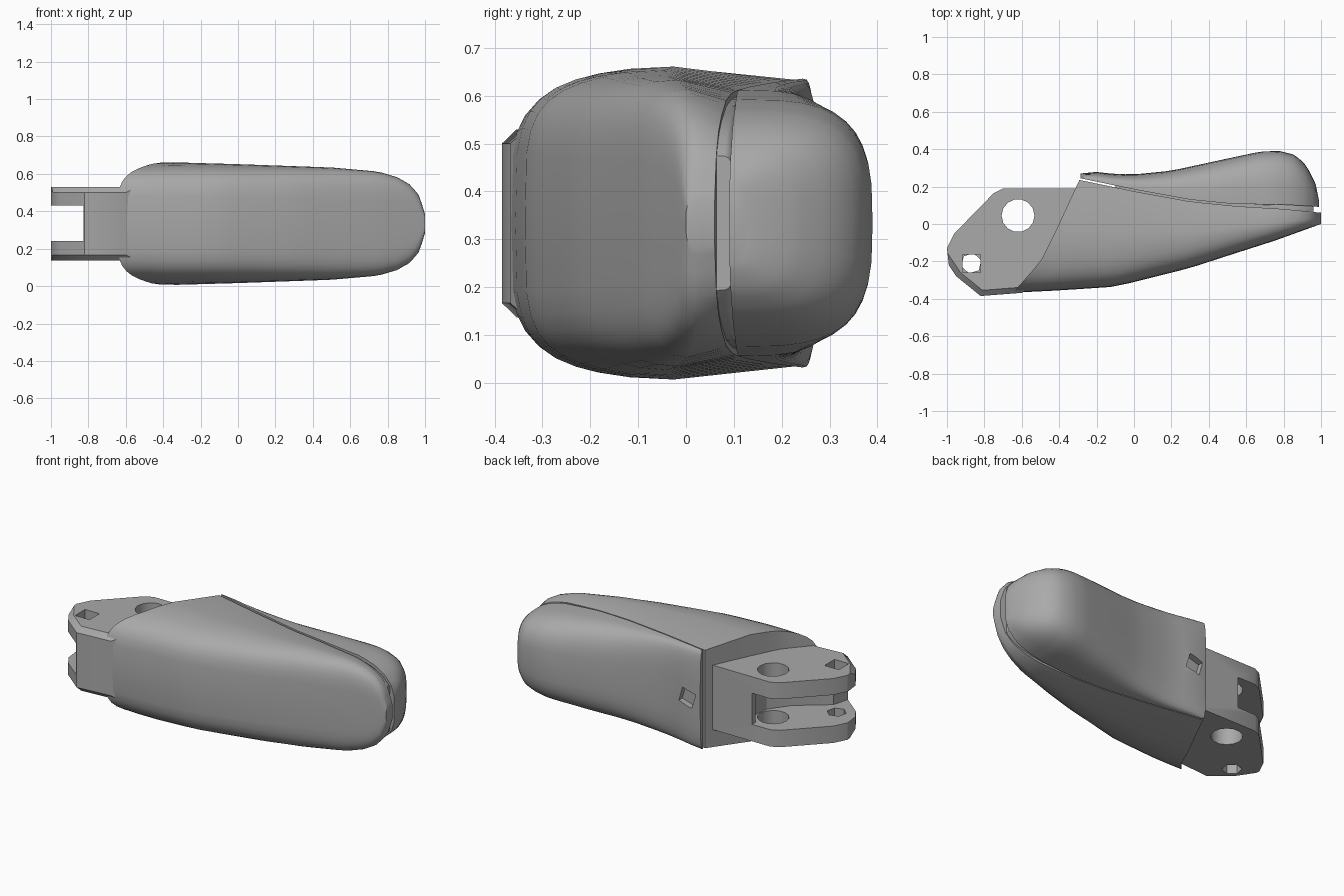
import bpy, bmesh, math
from mathutils import Matrix, Vector

cube = bpy.data.objects.get("Cube")
if cube:
    bpy.data.objects.remove(cube, do_unlink=True)

MID = 0.334  # height of the mirror plane

grey = bpy.data.materials.new("plain_grey")
grey.use_nodes = True
COLOUR = (0.4, 0.4, 0.4, 1)
grey.diffuse_color = COLOUR
grey.node_tree.nodes["Principled BSDF"].inputs["Base Color"].default_value = COLOUR


def curve(*pts):
    """Piecewise linear function through the points."""
    def f(x):
        if x <= pts[0][0]:
            return pts[0][1]
        for (a, p), (b, q) in zip(pts, pts[1:]):
            if x <= b:
                return p + (q - p) * (x - a) / (b - a)
        return pts[-1][1]
    return f


def finish(bm, name):
    bmesh.ops.recalc_face_normals(bm, faces=bm.faces)
    mesh = bpy.data.meshes.new(name)
    bm.to_mesh(mesh)
    bm.free()
    ob = bpy.data.objects.new(name, mesh)
    bpy.context.collection.objects.link(ob)
    mesh.materials.append(grey)
    return ob


def activate(ob):
    bpy.ops.object.select_all(action='DESELECT')
    ob.select_set(True)
    bpy.context.view_layer.objects.active = ob


def smooth(ob):
    activate(ob)
    bpy.ops.object.shade_smooth_by_angle(angle=math.radians(32))


def cut(ob, cutter):
    mod = ob.modifiers.new("cut", 'BOOLEAN')
    mod.operation = 'DIFFERENCE'
    mod.solver = 'EXACT'
    mod.object = cutter
    activate(ob)
    bpy.ops.object.modifier_apply(modifier=mod.name)
    bpy.data.objects.remove(cutter, do_unlink=True)


def prism(name, outline, z0, z1, rim=None):
    """Extrude a plan outline; optionally bevel the rim edges picked by a rule."""
    bm = bmesh.new()
    base = bm.faces.new([bm.verts.new((x, y, z0)) for x, y in outline])
    ext = bmesh.ops.extrude_face_region(bm, geom=[base])
    bmesh.ops.translate(bm, vec=(0, 0, z1 - z0),
                        verts=[v for v in ext["geom"] if isinstance(v, bmesh.types.BMVert)])
    if rim:
        edges = [e for e in bm.edges
                 if abs(e.verts[0].co.z - e.verts[1].co.z) < 0.001
                 and all(rim(v.co) for v in e.verts)]
        bmesh.ops.bevel(bm, geom=edges, offset=0.03, segments=1, affect='EDGES')
    return finish(bm, name)


def ngon(x, y, r, n, turn=0):
    return [(x + r * math.cos(turn + math.tau * i / n),
             y + r * math.sin(turn + math.tau * i / n)) for i in range(n)]


def loft(name, seam, outer, start, end, power, narrow, width=1.0, steps=26, n=20):
    """Half-round shell: sections run from the seam out to the outer skin."""
    bm = bmesh.new()
    rings = []
    for i in range(steps + 1):
        t = 1 - (1 - i / steps) ** 1.7
        ring = []
        for k in range(n + 1):
            a = math.pi * (k / n - 0.5)
            u = max(math.cos(a), 0) ** (2 / power)
            v = math.copysign(abs(math.sin(a)) ** (2 / power), a)
            y = seam(0)
            for _ in range(12):
                x = start(y) + (end - start(y)) * t
                y = seam(x) + (outer(x) - seam(x)) * u
            z = half_height(x) * v * width * narrow(u)
            ring.append(bm.verts.new((x, y, MID + z)))
        rings.append(ring)
    for p, q in zip(rings, rings[1:]):
        for k in range(n + 1):
            j = (k + 1) % (n + 1)
            bm.faces.new((p[k], p[j], q[j], q[k]))
    # end caps as strips between mirrored points
    for ring in (rings[0], rings[-1]):
        for k in range(n // 2):
            quad = [ring[k], ring[k + 1], ring[n - k - 1], ring[n - k]]
            bm.faces.new(list(dict.fromkeys(quad)))
    return finish(bm, name)


# Shared guiding curves along x
half_height = curve((-0.65, 0.315), (-0.5, 0.325), (-0.35, 0.33), (0, 0.32), (0.5, 0.302),
                    (0.75, 0.28), (0.85, 0.25), (0.92, 0.21), (0.97, 0.15), (1, 0.05))
front_skin = curve((-0.7, -0.37), (-0.4, -0.355), (-0.1, -0.335), (0, -0.31),
                   (0.3, -0.235), (0.5, -0.17), (0.75, -0.09), (1, 0))
back_skin = curve((-0.285, 0.27), (-0.26, 0.285), (-0.1, 0.267), (0, 0.265), (0.2, 0.285),
                  (0.5, 0.35), (0.68, 0.388), (0.78, 0.39), (0.86, 0.37), (0.92, 0.315),
                  (0.97, 0.22), (0.99, 0.12))
seam = curve((-0.29, 0.235), (0, 0.175), (0.3, 0.12), (0.55, 0.095), (0.8, 0.08), (1, 0.06))
gap = curve((0.5, 0.01), (0.95, 0.03))
slanted_end = curve((-0.36, -0.64), (-0.2, -0.5), (0, -0.4), (0.24, -0.29))

# Front shell
front = loft("front_shell", seam, front_skin, slanted_end, 1.0, 4.6,
             lambda u: 1 - 0.09 * max(0, 1 - 2 * u) ** 2)
smooth(front)

# Back shell with its small turned square hole
back = loft("back_shell", lambda x: seam(x) + gap(x), back_skin,
            lambda y: -0.285, 0.988, 3.3, lambda u: 0.92)
hole = prism("hole_cutter", ngon(0, 0, 0.065, 4, 0.5), -0.04, 0.1)
hole.data.transform(Matrix.Translation((-0.2, 0.28, MID)) @ Matrix.Rotation(-math.pi / 2, 4, 'X'))
cut(back, hole)
smooth(back)

# Inner core closing the seam
core = loft("seam_core", lambda x: seam(x) - 0.03, lambda x: seam(x) + 0.035,
            lambda y: -0.1, 0.96, 8, lambda u: 0.9, 0.97, steps=12, n=12)
smooth(core)

# Forked hinge
hinge = prism("hinge_fork",
              [(-0.29, 0.19), (-0.7, 0.19), (-0.75, 0.165), (-0.96, -0.05), (-1, -0.13),
               (-0.99, -0.22), (-0.95, -0.28), (-0.82, -0.385), (-0.6, -0.368), (-0.3, -0.2)],
              0.137, 0.53, rim=lambda c: c.x < -0.5 and c.y < -0.2)
cut(hinge, prism("slot_cutter",
                 [(-1.1, 0.3), (-0.58, 0.3), (-0.58, 0.16), (-0.52, 0.1), (-0.53, -0.02),
                  (-0.62, -0.14), (-0.8, -0.28), (-0.86, -0.5), (-1.1, -0.5)], 0.24, 0.43))
cut(hinge, prism("pin_cutter", ngon(-0.62, 0.045, 0.088, 14), 0, 0.7))
cut(hinge, prism("upper_socket_cutter", ngon(-0.87, -0.21, 0.068, 4, math.pi / 4), 0.35, 0.7))
cut(hinge, prism("lower_socket_cutter", ngon(-0.87, -0.21, 0.055, 6, 0.3), 0, 0.35))
smooth(hinge)
